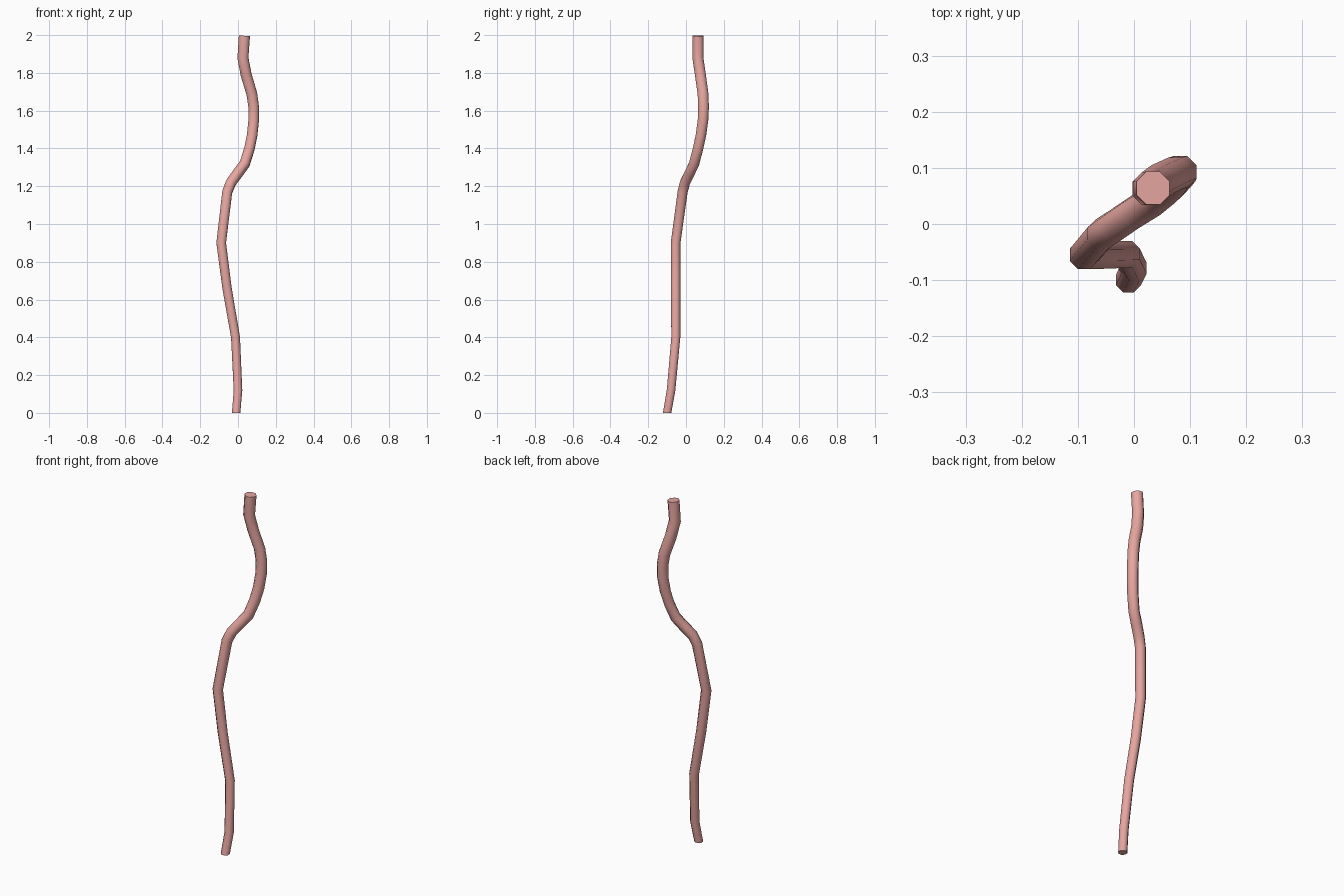
import bpy, bmesh, math
from mathutils import Vector

if "Cube" in bpy.data.objects:
    bpy.data.objects.remove(bpy.data.objects["Cube"])

SIDES = 8
R_BOTTOM, R_TOP = 0.024, 0.032

# Centre line of the stem, bottom to top
path = [Vector(p) for p in (
    (-0.010, -0.100, 0.003), (0.000, -0.079, 0.12), (-0.013, -0.054, 0.40),
    (-0.058, -0.055, 0.66), (-0.089, -0.055, 0.90), (-0.057, -0.018, 1.17),
    (-0.037, -0.005, 1.22), (0.000, 0.020, 1.27), (0.036, 0.043, 1.32),
    (0.061, 0.064, 1.40), (0.075, 0.079, 1.47), (0.083, 0.090, 1.55),
    (0.083, 0.093, 1.62), (0.073, 0.090, 1.69), (0.043, 0.076, 1.79),
    (0.026, 0.063, 1.88), (0.034, 0.064, 1.996))]


def ring(bm, i):
    """Octagonal ring square to the path at point i."""
    p = path[i]
    before = (p - path[i - 1]).normalized() if i else Vector()
    after = (path[i + 1] - p).normalized() if i < len(path) - 1 else Vector()
    t = (before + after).normalized()
    if i == 0:
        t = Vector((0, 0, 1))  # foot sits flat
    u = (Vector((1, 0, 0)) - t * t.x).normalized()
    v = t.cross(u)
    r = R_BOTTOM + (R_TOP - R_BOTTOM) * p.z / 2
    angles = [2 * math.pi * (k + 0.5) / SIDES for k in range(SIDES)]
    pts = [p + r * (math.cos(a) * u + math.sin(a) * v) for a in angles]
    if i == 0:
        for q in pts:
            q.z = 0
    return [bm.verts.new(q) for q in pts]


# Tapered tube with closed ends
bm = bmesh.new()
rings = [ring(bm, i) for i in range(len(path))]
for a, b in zip(rings, rings[1:]):
    for k in range(SIDES):
        n = (k + 1) % SIDES
        bm.faces.new((a[k], a[n], b[n], b[k]))
bm.faces.new(rings[0][::-1])
bm.faces.new(rings[-1])
mesh = bpy.data.meshes.new("stem")
bm.to_mesh(mesh)
bm.free()
stem = bpy.data.objects.new("stem", mesh)
bpy.context.collection.objects.link(stem)

# Coral red colour
mat = bpy.data.materials.new("coral_red")
mat.diffuse_color = (0.80, 0.38, 0.35, 1)
mat.use_nodes = True
mat.node_tree.nodes["Principled BSDF"].inputs["Base Color"].default_value = mat.diffuse_color
mesh.materials.append(mat)

# Smooth sides, crisp ends
bpy.context.view_layer.objects.active = stem
stem.select_set(True)
bpy.ops.object.shade_smooth_by_angle(angle=math.radians(60))
